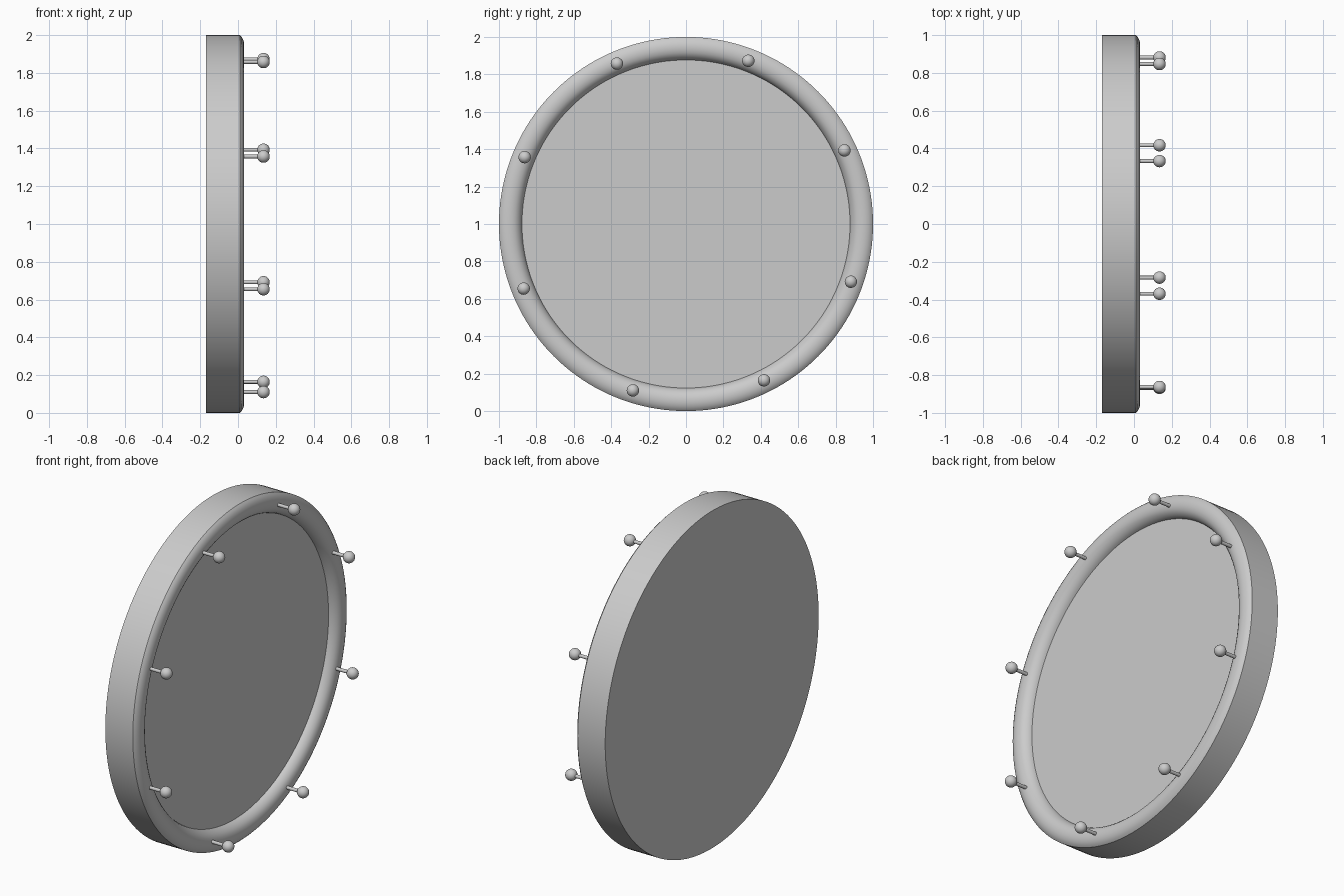
import bpy, bmesh, math
from mathutils import Matrix, Vector

if "Cube" in bpy.data.objects:
    bpy.data.objects.remove(bpy.data.objects["Cube"])

SEG = 160
CENTRE = Vector((0, 0, 1))


def lathe(name, profile, segments):
    """Spin (radius, x) points around the x axis through CENTRE."""
    bm = bmesh.new()
    rings = []
    for r, x in profile:
        if r == 0:
            rings.append([bm.verts.new((x, 0, 1))] * segments)
            continue
        rings.append([bm.verts.new((x, r * math.cos(2 * math.pi * i / segments),
                                    1 + r * math.sin(2 * math.pi * i / segments)))
                      for i in range(segments)])
    for a, b in zip(rings, rings[1:]):
        for i in range(segments):
            j = (i + 1) % segments
            bm.faces.new(list(dict.fromkeys((a[i], a[j], b[j], b[i]))))
    finish(name, bm)


def finish(name, bm):
    bmesh.ops.recalc_face_normals(bm, faces=bm.faces)
    mesh = bpy.data.meshes.new(name)
    bm.to_mesh(mesh)
    bm.free()
    obj = bpy.data.objects.new(name, mesh)
    bpy.context.collection.objects.link(obj)
    bpy.ops.object.select_all(action='DESELECT')
    obj.select_set(True)
    bpy.context.view_layer.objects.active = obj
    bpy.ops.object.shade_smooth_by_angle(angle=math.radians(35))


# Disc body: flat back, straight side wall, rounded front rim, recessed face
lathe("disc_body", [
    (0, -0.17), (1, -0.17), (1, 0.01),
    (0.99, 0.02), (0.975, 0.028), (0.957, 0.033), (0.935, 0.033),
    (0.915, 0.028), (0.9, 0.019), (0.887, 0.005), (0.88, -0.009),
    (0.877, -0.02), (0, -0.02)], SEG)

# Ball-headed pins around the rim (slightly uneven spacing leaves one wider gap)
for k in range(8):
    a = math.radians(252.3 + 44.2 * k)
    pos = CENTRE + Vector((0, math.cos(a), math.sin(a))) * 0.934
    bm = bmesh.new()
    stem = Matrix.Translation(pos + Vector((0.065, 0, 0))) @ Matrix.Rotation(math.pi / 2, 4, 'Y')
    bmesh.ops.create_cone(bm, cap_ends=True, segments=16, radius1=0.01,
                          radius2=0.01, depth=0.13, matrix=stem)
    ball = Matrix.Translation(pos + Vector((0.135, 0, 0)))
    bmesh.ops.create_uvsphere(bm, u_segments=32, v_segments=16, radius=0.033, matrix=ball)
    finish(f"pin_{k + 1}", bm)
